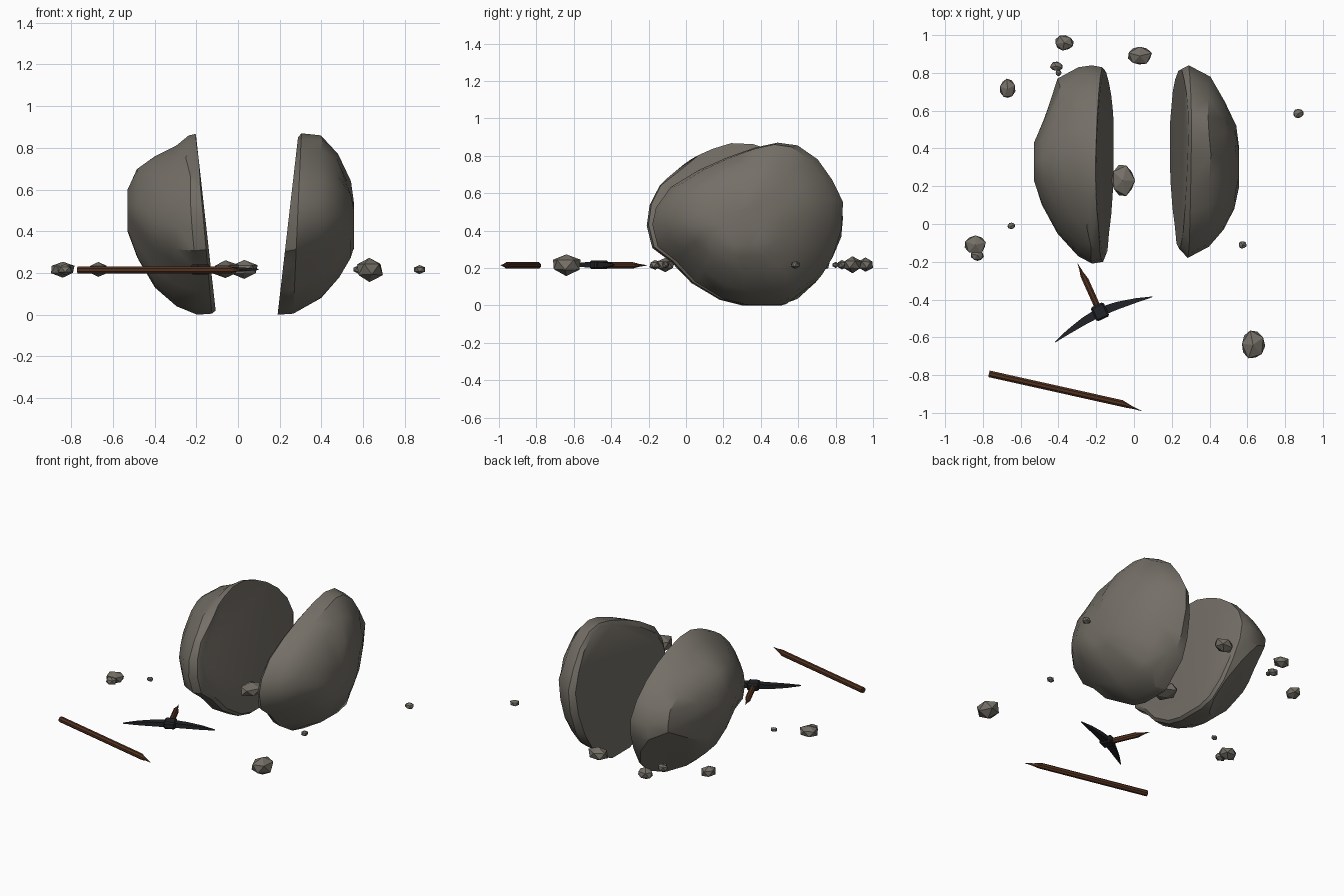
import bpy, bmesh, random
from math import sin, cos, pi, radians
from mathutils import Vector, Matrix

random.seed(4)
if "Cube" in bpy.data.objects:
    bpy.data.objects.remove(bpy.data.objects["Cube"])


def material(name, rgb):
    m = bpy.data.materials.new(name)
    m.use_nodes = True
    m.diffuse_color = (*rgb, 1)
    m.node_tree.nodes["Principled BSDF"].inputs["Base Color"].default_value = (*rgb, 1)
    return m


STONE = material("grey stone", (0.175, 0.16, 0.135))
WOOD = material("brown wood", (0.085, 0.031, 0.014))
IRON = material("dark iron", (0.016, 0.017, 0.02))


def finish(name, bm, mat, smooth=None):
    bmesh.ops.recalc_face_normals(bm, faces=bm.faces)
    me = bpy.data.meshes.new(name)
    bm.to_mesh(me)
    bm.free()
    me.materials.append(mat)
    ob = bpy.data.objects.new(name, me)
    bpy.context.collection.objects.link(ob)
    if smooth:
        bpy.ops.object.select_all(action='DESELECT')
        ob.select_set(True)
        bpy.context.view_layer.objects.active = ob
        bpy.ops.object.shade_smooth_by_angle(angle=radians(smooth))
    return ob


def loft(rings):
    """Skin a list of equally long point rings and cap both ends."""
    bm = bmesh.new()
    loops = [[bm.verts.new(p) for p in ring] for ring in rings]
    n = len(loops[0])
    for a, b in zip(loops, loops[1:]):
        for i in range(n):
            j = (i + 1) % n
            bm.faces.new((a[i], a[j], b[j], b[i]))
    bm.faces.new(loops[0])
    bm.faces.new(loops[-1][::-1])
    return bm


# Boulder outlines in y, z: one half peaks towards the front, the other towards the back
BOTTOM = [(.78, .25), (.7, .12), (.6, .03), (.5, 0), (.3, 0), (.18, .03), (.03, .12),
          (-.08, .235), (-.18, .31)]
FRONT_PEAK = [(-.21, .43), (-.195, .54), (-.14, .65), (-.02, .77), (.14, .84), (.24, .87),
              (.36, .865), (.48, .825), (.59, .77), (.7, .69), (.79, .59), (.84, .48), (.83, .37)]
BACK_PEAK = [(-.21, .43), (-.19, .52), (-.11, .63), (.04, .72), (.2, .79), (.36, .845),
             (.48, .87), (.59, .855), (.7, .78), (.78, .67), (.84, .55), (.83, .4)]


def boulder_half(name, top, slices, chips):
    """slices: x, lean in x per height, y min, y max, z min, z max."""
    rings = []
    for k, (x, lean, y0, y1, z0, z1) in enumerate(slices):
        ring = []
        for y, z in top + BOTTOM:
            py = y0 + (y + .21) / 1.05 * (y1 - y0)
            pz = z0 + z / .87 * (z1 - z0)
            wob = random.uniform(-.008, .008) if 1 < k < len(slices) - 1 else 0
            ring.append((x + lean * pz + wob, py, pz))
        rings.append(ring)
    bm = loft(rings)
    # Broken-off chips
    for point, normal in chips:
        cut = bmesh.ops.bisect_plane(bm, geom=bm.verts[:] + bm.edges[:] + bm.faces[:],
                                     plane_co=point, plane_no=normal, clear_outer=True)
        edges = [e for e in cut["geom_cut"] if isinstance(e, bmesh.types.BMEdge)]
        bmesh.ops.holes_fill(bm, edges=edges, sides=0)
    return finish(name, bm, STONE, 35)


boulder_half("boulder_half_right", FRONT_PEAK, [
    (-.105, -.112, -.17, .81, .02, .85),
    (-.125, -.09, -.20, .83, .005, .867),
    (-.20, -.04, -.21, .84, 0, .86),
    (-.30, 0, -.17, .83, .04, .81),
    (-.40, 0, -.05, .77, .13, .76),
    (-.48, 0, .1, .56, .26, .70),
    (-.53, 0, .23, .43, .4, .6)],
    [((-.37, .56, .23), (-.6, .5, -.62)), ((-.2, 0, .75), (.2, -.6, .77))])
boulder_half("boulder_half_left", BACK_PEAK, [
    (.19, .115, -.13, .82, 0, .85),
    (.265, .045, -.18, .84, .005, .87),
    (.40, 0, -.12, .78, .08, .86),
    (.48, 0, -.03, .65, .18, .77),
    (.535, 0, .08, .52, .26, .64),
    (.557, 0, .2, .4, .32, .53)],
    [((.3, .68, .135), (.15, .59, -.79))])


def pebble(name, x, y, rx, ry, rz):
    bm = bmesh.new()
    bmesh.ops.create_icosphere(bm, subdivisions=1, radius=1.09)
    spin = Matrix.Rotation(random.uniform(0, pi), 3, 'Z')
    for v in bm.verts:
        p = spin @ v.co * random.uniform(.92, 1.08)
        v.co = Vector((x + p.x * rx, y + p.y * ry, .217 + p.z * rz))
    return finish(name, bm, STONE)


# Loose stones scattered around the boulder
for i, p in enumerate([
        (-.37, .96, .05, .04, .033), (-.41, .835, .035, .024, .025), (-.4, .8, .016, .016, .015),
        (.03, .89, .065, .05, .04), (-.67, .715, .042, .052, .035), (.87, .585, .028, .025, .02),
        (-.06, .23, .064, .085, .04), (-.84, -.11, .057, .05, .035), (-.83, -.165, .035, .03, .025),
        (-.65, -.01, .02, .018, .015), (.575, -.11, .022, .02, .018), (.63, -.64, .062, .075, .052)]):
    pebble(f"loose_stone_{i + 1}", *p)


def broken_rod(name, start, end, tip, r):
    """Eight-sided wooden rod ending in a one-sided splinter."""
    z = .214
    start, end, tip = (Vector((*p, z)) for p in (start, end, tip))
    d = (end - start).normalized()
    side = Vector((-d.y, d.x, 0))
    lean = (tip - end).dot(side)

    def ring(c, s, skew=0):
        pts = []
        for k in range(8):
            a = k * pi / 4 + pi / 8
            off = side * cos(a) + Vector((0, 0, sin(a)))
            slide = d * (r * skew * cos(a) * (1 if lean > 0 else -1))
            pts.append(c + off * r * s + slide)
        return pts
    middle = end.lerp(tip, .45)
    rings = [ring(start, 1), ring(end, 1, .8), ring(middle, .45, .5), ring(tip, .06)]
    return finish(name, loft(rings), WOOD, 30)


broken_rod("broken_handle", (-.768, -.793), (-.05, -.953), (.04, -.99), .019)
broken_rod("pick_handle_stub", (-.17, -.49), (-.262, -.285), (-.298, -.21), .018)

# Pick head: block with two tapering, drooping arms
PLACE = Matrix.Translation((-.18, -.465, .217)) @ Matrix.Rotation(radians(25), 4, 'Z')
for name, sign in (("pick_arm_left", 1), ("pick_arm_right", -1)):
    rings = []
    for u, droop, w, t in ((0, 0, .024, .016), (.1, -.009, .02, .014),
                           (.2, -.026, .012, .01), (.285, -.045, .002, .003)):
        rings.append([PLACE @ Vector((sign * u, droop + a * w, b * t))
                      for a, b in ((-1, -1), (1, -1), (1, 1), (-1, 1))])
    finish(name, loft(rings), IRON)

block = bmesh.new()
bmesh.ops.create_cube(block, size=1, matrix=PLACE @ Matrix.Diagonal((.075, .082, .046, 1)))
bmesh.ops.bevel(block, geom=block.edges[:], offset=.009, segments=1, affect='EDGES')
finish("pick_head_block", block, IRON)
